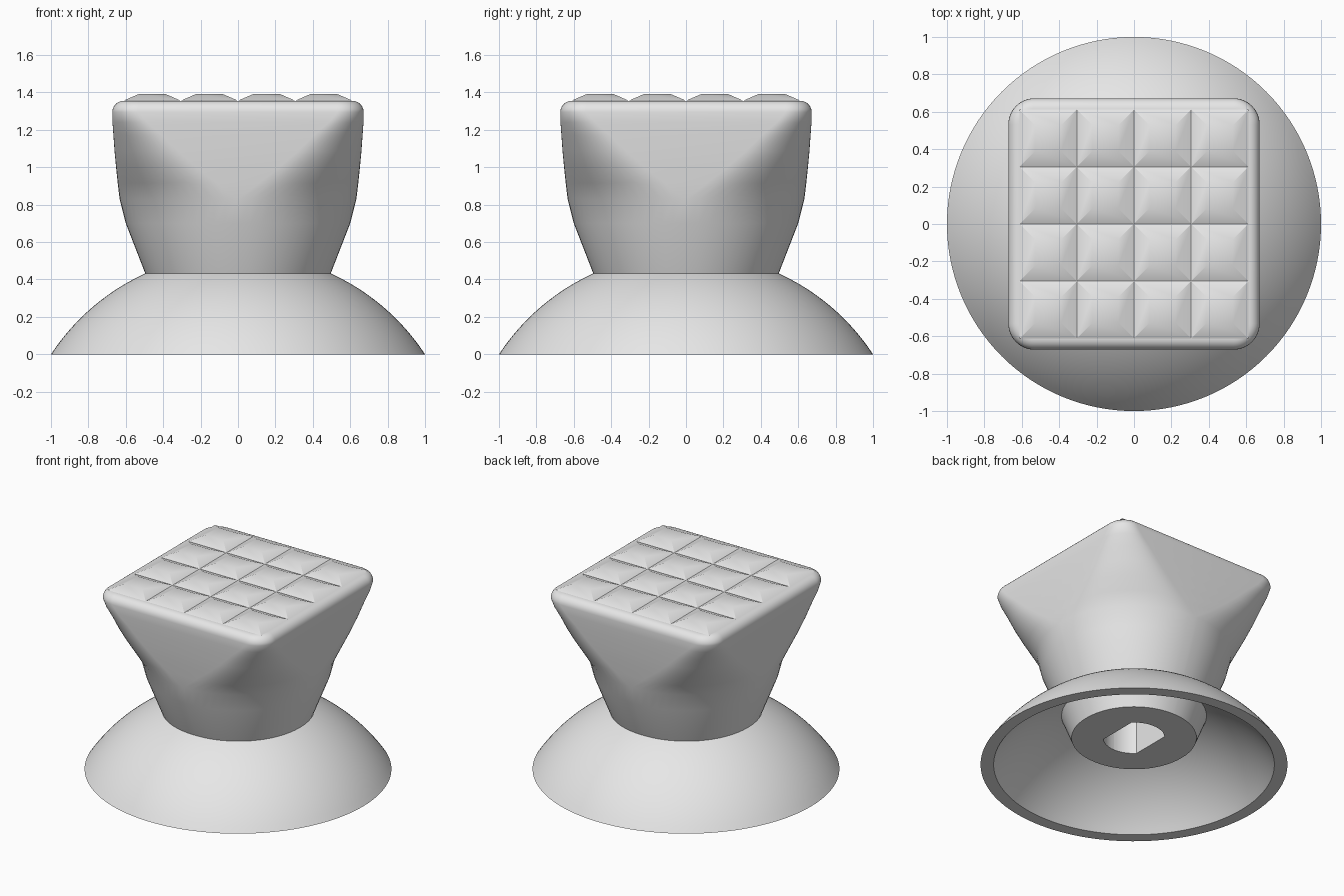
import bpy
import bmesh
from math import sin, cos, pi, sqrt, radians

cube = bpy.data.objects.get("Cube")
if cube:
    bpy.data.objects.remove(cube, do_unlink=True)

grey = bpy.data.materials.new("light_grey")
grey.use_nodes = True
grey.diffuse_color = (0.8, 0.8, 0.8, 1)
grey.node_tree.nodes["Principled BSDF"].inputs["Base Color"].default_value = (0.8, 0.8, 0.8, 1)


def finish(name, bm):
    """Turn a bmesh into a shaded object."""
    bmesh.ops.recalc_face_normals(bm, faces=bm.faces[:])
    mesh = bpy.data.meshes.new(name)
    bm.to_mesh(mesh)
    bm.free()
    mesh.materials.append(grey)
    obj = bpy.data.objects.new(name, mesh)
    bpy.context.collection.objects.link(obj)
    bpy.ops.object.select_all(action='DESELECT')
    obj.select_set(True)
    bpy.context.view_layer.objects.active = obj
    bpy.ops.object.shade_smooth_by_angle(angle=radians(30))
    return obj


def loft(name, rings, closed=False):
    """Skin a list of equal-length rings; cap the ends unless closed."""
    bm = bmesh.new()
    loops = [[bm.verts.new(p) for p in ring] for ring in rings]
    n = len(loops[0])
    pairs = list(zip(loops, loops[1:]))
    if closed:
        pairs.append((loops[-1], loops[0]))
    else:
        bm.faces.new(loops[0])
        bm.faces.new(loops[-1])
    for a, b in pairs:
        for i in range(n):
            j = (i + 1) % n
            bm.faces.new((a[i], a[j], b[j], b[i]))
    return finish(name, bm)


# Hollow dome base: concentric outer and inner sphere arcs
CENTRE = -0.657


def arc(rim, r):
    return r, sqrt(rim * rim + CENTRE * CENTRE - r * r) + CENTRE


def circle(r, z, n=128):
    return [(r * cos(2 * pi * i / n), r * sin(2 * pi * i / n), z) for i in range(n)]


STEPS = 20
outer = [arc(1.0, 1.0 - 0.55 * i / STEPS) for i in range(STEPS + 1)]
inner = [arc(0.915, 0.45 + 0.465 * i / STEPS) for i in range(STEPS + 1)]
loft("dome_base", [circle(r, z) for r, z in outer + inner], closed=True)

# Head: round stem growing into a rounded square, with a flatted socket below
SEGS = 16
ANGLES = [(q, pi / 2 * (q + k / SEGS)) for q in range(4) for k in range(SEGS + 1)]


def rounded_square(half, corner, z):
    c = min(corner, half * 0.985)
    ring = []
    for q, t in ANGLES:
        mid = pi / 4 + q * pi / 2
        off = (half - c) * sqrt(2)
        ring.append((off * cos(mid) + c * cos(t), off * sin(mid) + c * sin(t), z))
    return ring


def socket(z):
    ring = []
    for q, t in ANGLES:
        nudge = 0.002 if q in (0, 1) else -0.002
        x = 0.2 * cos(t)
        ring.append((max(-0.1414, min(0.1414, x)), 0.2 * sin(t) + nudge, z))
    return ring


sections = [
    (0.405, 1, 0.2), (0.495, 1, 0.43), (0.6, 1, 0.7), (0.633, 0.63, 0.83),
    (0.643, 0.53, 0.915), (0.652, 0.43, 1.0), (0.66, 0.34, 1.085),
    (0.666, 0.26, 1.17), (0.671, 0.185, 1.24),
]
rings = [socket(0.62), socket(0.2)]
rings += [rounded_square(*s) for s in sections]
for k in range(7):
    a = k * pi / 12
    inset = 0.06 * (1 - cos(a))
    rings.append(rounded_square(0.672 - inset, 0.14 - inset, 1.295 + 0.06 * sin(a)))
loft("head", rings)

# Four by four grid of flat-topped studs on the head
PITCH = 0.306
bm = bmesh.new()
for ix in range(4):
    for iy in range(4):
        made = bmesh.ops.create_cone(
            bm, cap_ends=True, segments=4, depth=0.036,
            radius1=PITCH / 2 * sqrt(2), radius2=0.07 * sqrt(2))["verts"]
        for v in made:
            x, y = v.co.x, v.co.y
            v.co.x = (x - y) / sqrt(2) + (ix - 1.5) * PITCH
            v.co.y = (x + y) / sqrt(2) + (iy - 1.5) * PITCH
            v.co.z += 1.374
finish("grip_studs", bm)
